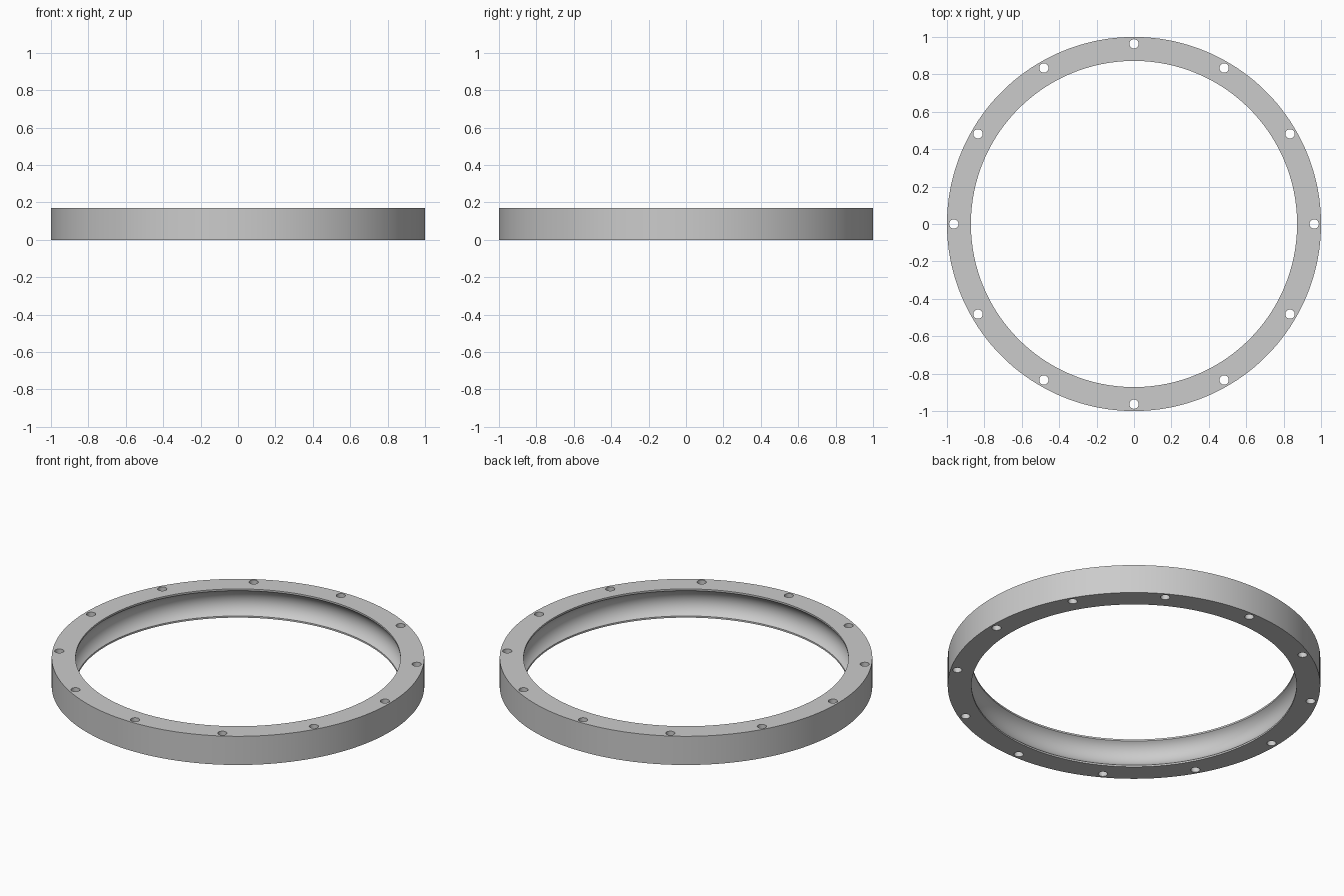
import bpy, bmesh, math

OUTER, INNER, HEIGHT = 1.0, 0.872, 0.17
SEGMENTS = 180
HOLES, HOLE_CIRCLE, HOLE_RADIUS = 12, 0.963, 0.025

cube = bpy.data.objects.get("Cube")
if cube:
    bpy.data.objects.remove(cube, do_unlink=True)


def make_material(name, colour):
    mat = bpy.data.materials.new(name)
    mat.use_nodes = True
    mat.diffuse_color = colour
    mat.node_tree.nodes["Principled BSDF"].inputs["Base Color"].default_value = colour
    return mat


def make_object(name, bm):
    mesh = bpy.data.meshes.new(name)
    bmesh.ops.recalc_face_normals(bm, faces=bm.faces)
    bm.to_mesh(mesh)
    bm.free()
    obj = bpy.data.objects.new(name, mesh)
    bpy.context.collection.objects.link(obj)
    return obj


def lathe(name, profile):
    """Revolve a closed (radius, height) profile around z."""
    bm = bmesh.new()
    rings = []
    for i in range(SEGMENTS):
        a = math.tau * i / SEGMENTS
        rings.append([bm.verts.new((r * math.cos(a), r * math.sin(a), z)) for r, z in profile])
    n = len(profile)
    for i, ring in enumerate(rings):
        nxt = rings[(i + 1) % SEGMENTS]
        for j in range(n):
            k = (j + 1) % n
            bm.faces.new((ring[j], nxt[j], nxt[k], ring[k]))
    return make_object(name, bm)


# Ring section: square outside, concave groove between two thin lips inside
half_chord, depth, mid = 0.075, 0.039, HEIGHT / 2
arc_radius = (half_chord ** 2 + depth ** 2) / (2 * depth)
sweep = math.asin(half_chord / arc_radius)
centre = INNER + depth - arc_radius
groove = []
for i in range(17):
    t = sweep * (1 - i / 8)
    groove.append((centre + arc_radius * math.cos(t), mid + arc_radius * math.sin(t)))
profile = [(OUTER, 0), (OUTER, HEIGHT), (INNER, HEIGHT)] + groove + [(INNER, 0)]
ring = lathe("flange_ring", profile)
ring.data.materials.append(make_material("plain_grey", (0.6, 0.6, 0.6, 1)))

# Bolt holes, cut straight through
bm = bmesh.new()
for i in range(HOLES):
    a = math.tau * i / HOLES
    made = bmesh.ops.create_cone(bm, cap_ends=True, segments=24, radius1=HOLE_RADIUS,
                                 radius2=HOLE_RADIUS, depth=HEIGHT * 2)
    bmesh.ops.translate(bm, verts=made["verts"],
                        vec=(HOLE_CIRCLE * math.cos(a), HOLE_CIRCLE * math.sin(a), mid))
cutter = make_object("bolt_hole_cutter", bm)
cutter.hide_render = True

cut = ring.modifiers.new("bolt_holes", "BOOLEAN")
cut.operation = "DIFFERENCE"
cut.solver = "EXACT"
cut.object = cutter

bpy.ops.object.select_all(action="DESELECT")
ring.select_set(True)
bpy.context.view_layer.objects.active = ring
bpy.ops.object.modifier_apply(modifier=cut.name)
bpy.data.objects.remove(cutter, do_unlink=True)
bpy.ops.object.shade_smooth_by_angle(angle=math.radians(30))
